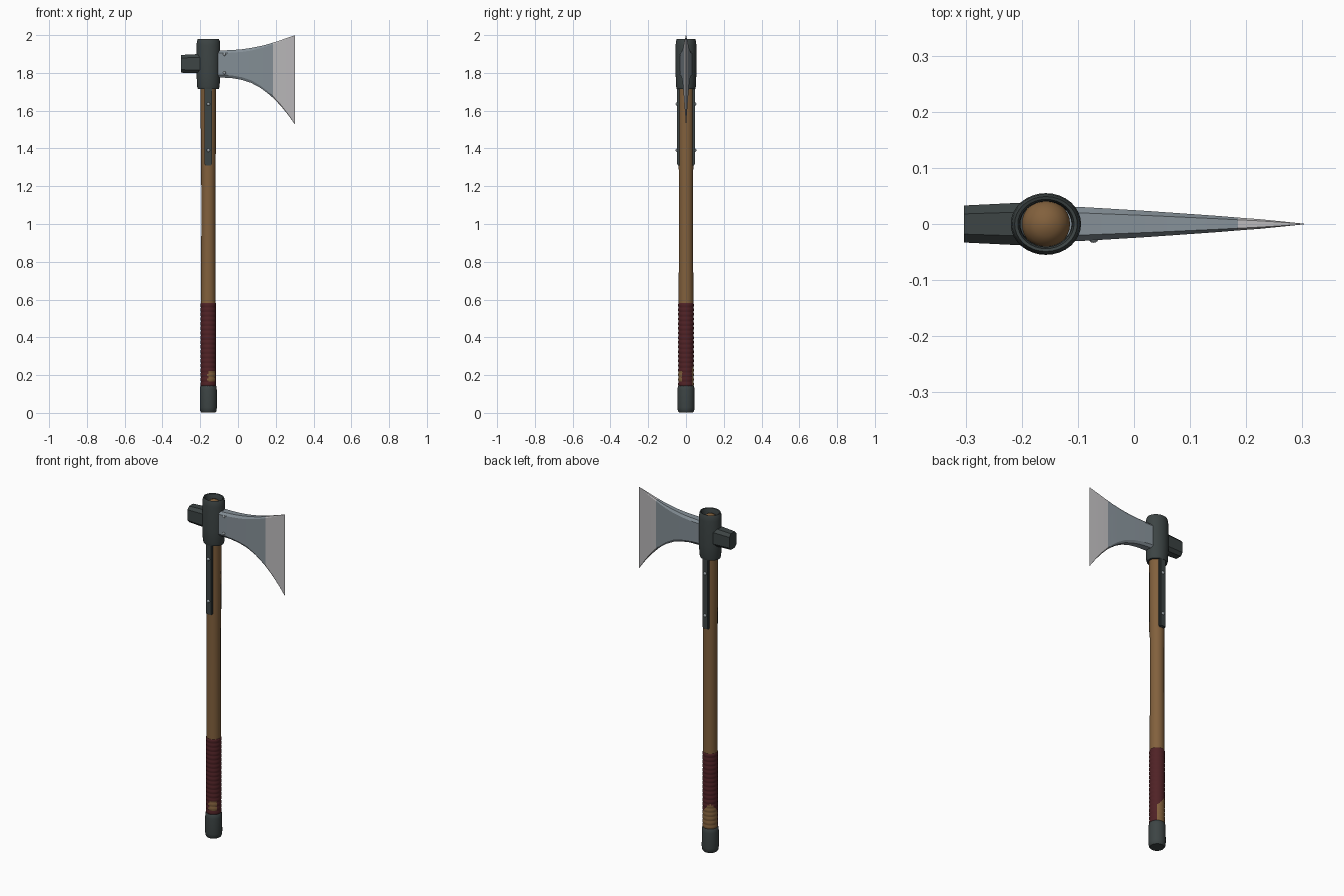
import bpy, bmesh, math
from mathutils import Vector

if "Cube" in bpy.data.objects:
    bpy.data.objects.remove(bpy.data.objects["Cube"])

AX = -0.157  # x of the handle axis


def mat(name, rgb):
    m = bpy.data.materials.new(name)
    m.diffuse_color = (*rgb, 1)
    m.use_nodes = True
    m.node_tree.nodes["Principled BSDF"].inputs["Base Color"].default_value = m.diffuse_color
    return m


WOOD = mat("wood", (0.223, 0.118, 0.046))
IRON = mat("dark iron", (0.046, 0.058, 0.058))
STEEL = mat("steel", (0.235, 0.278, 0.310))
EDGE = mat("bright edge", (0.50, 0.49, 0.50))
GRIP = mat("red leather", (0.080, 0.016, 0.019))
RIVET = mat("rivet metal", (0.32, 0.36, 0.38))


def finish(name, bm, mats, angle=35):
    bmesh.ops.recalc_face_normals(bm, faces=bm.faces)
    me = bpy.data.meshes.new(name)
    bm.to_mesh(me)
    bm.free()
    for m in mats:
        me.materials.append(m)
    ob = bpy.data.objects.new(name, me)
    bpy.context.collection.objects.link(ob)
    bpy.context.view_layer.objects.active = ob
    ob.select_set(True)
    bpy.ops.object.shade_smooth_by_angle(angle=math.radians(angle))
    ob.select_set(False)
    return ob


def loft(rings, caps=True, closed=False):
    """Skin a list of equal-length point rings."""
    bm = bmesh.new()
    vs = [[bm.verts.new(p) for p in r] for r in rings]
    n = len(vs[0])
    pairs = list(zip(vs, vs[1:])) + ([(vs[-1], vs[0])] if closed else [])
    for a, b in pairs:
        for i in range(n):
            j = (i + 1) % n
            bm.faces.new((a[i], a[j], b[j], b[i]))
    if caps and not closed:
        bm.faces.new(vs[0])
        bm.faces.new(vs[-1])
    return bm


def lathe(profile, n=28, sx=1.0, closed=False):
    """Turn (radius, z) points around the handle axis."""
    rings = [[(AX + sx * r * math.cos(math.tau * i / n),
               r * math.sin(math.tau * i / n), z) for i in range(n)]
             for r, z in profile]
    return loft(rings, closed=closed)


# wooden handle with domed tip
finish("handle", lathe([(0.038, 0.05), (0.039, 0.6), (0.0375, 0.95), (0.0375, 1.2),
                        (0.040, 1.45), (0.041, 1.72), (0.043, 1.93), (0.036, 1.948),
                        (0.022, 1.96), (0.006, 1.965)]), [WOOD])

# pommel cap
finish("pommel", lathe([(0.038, 0.003), (0.043, 0.010), (0.0455, 0.03), (0.045, 0.12),
                        (0.043, 0.14), (0.038, 0.147)]), [IRON])

# ridged leather grip, worn through to wood near the pommel
rings = 18
z0, z1 = 0.14, 0.583
profile = [(0.037, z0)]
for k in range(rings):
    for f, r in ((0.05, 0.0395), (0.3, 0.0415), (0.7, 0.0415), (0.95, 0.0395)):
        profile.append((r, z0 + (z1 - z0) * (k + f) / rings))
profile.append((0.037, z1))
bm = lathe(profile, 36)
for f in bm.faces:
    c = f.calc_center_median()
    a = math.degrees(math.atan2(c.y, c.x - AX)) % 360
    back = 50 < a < 190 and c.z < 0.29 - 0.05 * abs(a - 125) / 70
    front = 265 < a < 325 and 0.165 < c.z < 0.225
    f.material_index = int(back or front)
finish("grip", bm, [GRIP, WOOD], 60)

# oval iron collar around the top of the handle
finish("collar", lathe([(0.041, 1.715), (0.049, 1.716), (0.0525, 1.73), (0.055, 1.80),
                        (0.055, 1.945), (0.053, 1.968), (0.049, 1.979), (0.044, 1.977),
                        (0.041, 1.965), (0.040, 1.93)], 32, 1.14, True), [IRON])


def chamfered(x, t, zb, zt, cy, cz):
    """Eight-sided section across x."""
    return [(x, t, zb + cz), (x, t, zt - cz), (x, t - cy, zt), (x, cy - t, zt),
            (x, -t, zt - cz), (x, -t, zb + cz), (x, cy - t, zb), (x, t - cy, zb)]


# hammer poll at the back
finish("poll", loft([chamfered(-0.303, 0.033, 1.801, 1.895, 0.015, 0.016),
                     chamfered(-0.18, 0.039, 1.797, 1.901, 0.017, 0.018)]), [IRON], 20)

# blade: x, half thickness, bottom z, top z
stations = [(-0.13, 0.032, 1.776, 1.919), (-0.08, 0.0295, 1.775, 1.919),
            (-0.03, 0.0265, 1.772, 1.921), (0.02, 0.0235, 1.763, 1.925),
            (0.07, 0.020, 1.747, 1.932), (0.12, 0.0165, 1.720, 1.942),
            (0.155, 0.014, 1.694, 1.951), (0.185, 0.0115, 1.668, 1.960),
            (0.225, 0.0085, 1.627, 1.973), (0.265, 0.0045, 1.578, 1.987),
            (0.303, 0.0006, 1.525, 2.0)]
bm = loft([chamfered(x, t, zb, zt, t * 0.35, 0.014 * min(1, t / 0.02))
           for x, t, zb, zt in stations])
for f in bm.faces:
    f.material_index = int(f.calc_center_median().x > 0.185)
finish("blade", bm, [STEEL, EDGE], 25)


def rivet(name, x, y, z, side, r=0.009):
    bm = bmesh.new()
    bmesh.ops.create_uvsphere(bm, u_segments=12, v_segments=8, radius=r)
    for v in bm.verts:
        v.co = Vector((x + v.co.x, y + side * v.co.y * 0.75, z + v.co.z))
    finish(name, bm, [RIVET], 60)


# riveted straps on both flats of the handle
for side, label in ((-1, "front"), (1, "back")):
    bm = bmesh.new()
    bmesh.ops.create_cube(bm, size=1)
    for v in bm.verts:
        v.co = Vector((AX + v.co.x * 0.040, side * 0.039 + v.co.y * 0.018,
                       1.525 + v.co.z * 0.43))
    bmesh.ops.bevel(bm, geom=bm.edges[:], offset=0.005, segments=2, affect='EDGES')
    finish(label + "_strap", bm, [IRON])
    for z in (1.39, 1.635):
        rivet(label + "_strap_rivet", AX, side * 0.048, z, side)

# small rivets at the root of the blade
for z in (1.80, 1.898):
    rivet("blade_rivet", -0.072, -0.0275, z, -1, 0.008)
